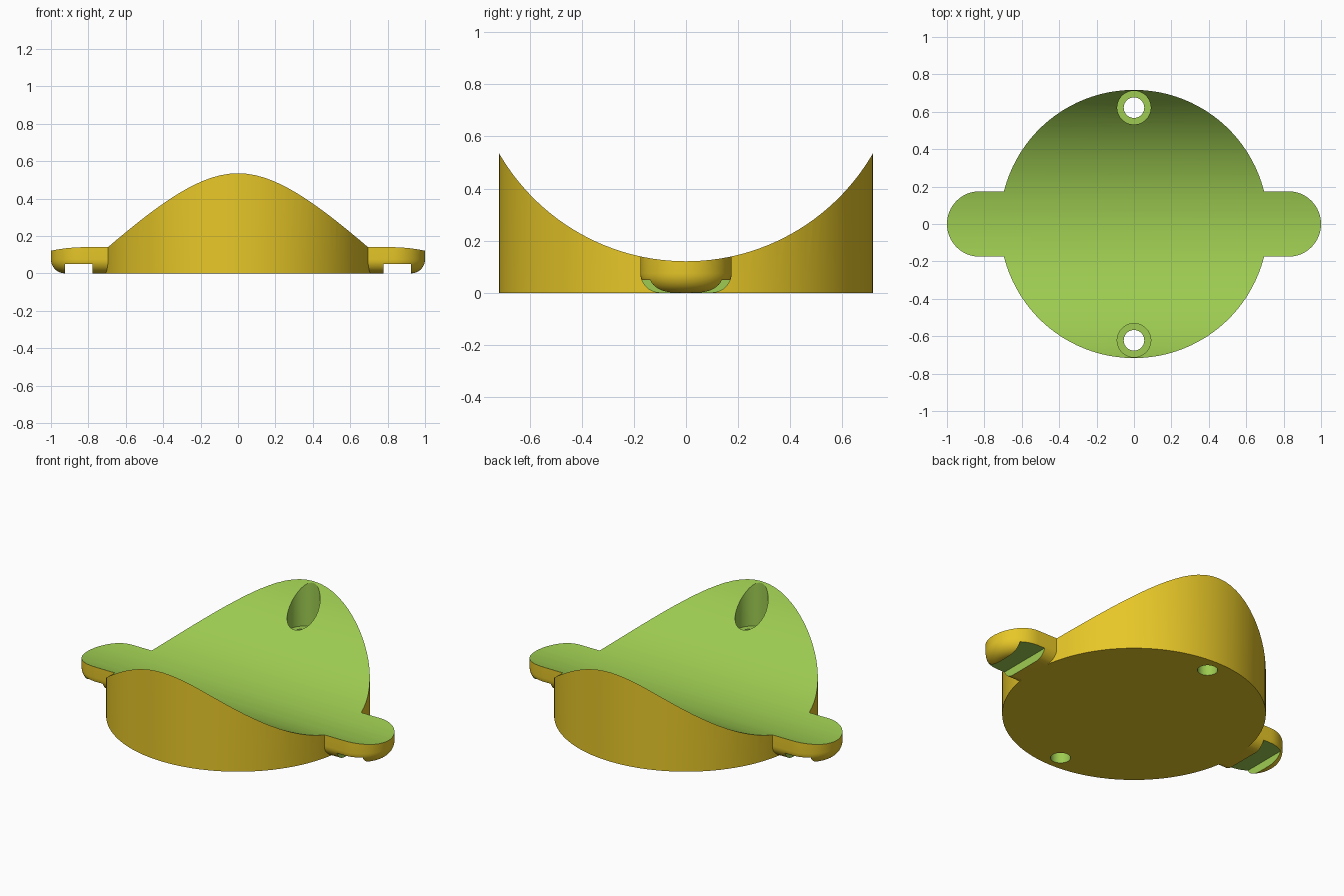
import bpy, bmesh, math
from mathutils import Matrix

if "Cube" in bpy.data.objects:
    bpy.data.objects.remove(bpy.data.objects["Cube"])


def material(name, rgb):
    m = bpy.data.materials.new(name)
    m.use_nodes = True
    m.diffuse_color = (*rgb, 1)
    m.node_tree.nodes["Principled BSDF"].inputs["Base Color"].default_value = (*rgb, 1)
    return m


YELLOW = material("warm yellow", (0.947, 0.679, 0.025))
GREEN = material("leaf green", (0.337, 0.597, 0.082))


def finish(name, bm, mat):
    bmesh.ops.recalc_face_normals(bm, faces=bm.faces)
    mesh = bpy.data.meshes.new(name)
    bm.to_mesh(mesh)
    bm.free()
    mesh.materials.append(mat)
    obj = bpy.data.objects.new(name, mesh)
    bpy.context.scene.collection.objects.link(obj)
    return obj


def cylinder(name, mat, radius, z0, z1, x=0, y=0, segments=48):
    bm = bmesh.new()
    bmesh.ops.create_cone(bm, cap_ends=True, segments=segments, radius1=radius, radius2=radius,
                          depth=z1 - z0, matrix=Matrix.Translation((x, y, (z0 + z1) / 2)))
    return finish(name, bm, mat)


def rounded_bar(name, mat, centre, radius, fillet, top):
    """Round-ended bar along x with a filleted lower edge."""
    bm = bmesh.new()
    levels = []
    for i in range(11):
        a = math.pi / 2 * i / 10
        levels.append((radius - fillet + fillet * math.sin(a), fillet - fillet * math.cos(a)))
    levels.append((radius, top))
    rings = []
    for r, z in levels:
        ring = []
        for side in (1, -1):
            for i in range(33):
                a = math.pi * (i / 32 - 0.5)
                ring.append(bm.verts.new((side * (centre + r * math.cos(a)), side * r * math.sin(a), z)))
        rings.append(ring)
    for low, high in zip(rings, rings[1:]):
        for i in range(len(low)):
            j = (i + 1) % len(low)
            bm.faces.new((low[i], low[j], high[j], high[i]))
    bm.faces.new(rings[0])
    bm.faces.new(rings[-1])
    return finish(name, bm, mat)


def combine(target, tool, operation):
    mod = target.modifiers.new(operation, 'BOOLEAN')
    mod.operation = operation
    mod.solver = 'EXACT'
    mod.material_mode = 'TRANSFER'
    mod.object = tool
    bpy.ops.object.select_all(action='DESELECT')
    bpy.context.view_layer.objects.active = target
    target.select_set(True)
    bpy.ops.object.modifier_apply(modifier=mod.name)
    bpy.data.objects.remove(tool)


# Round body joined with the bar that forms both side tabs
body = cylinder("saddle_mount", YELLOW, 0.717, 0, 0.58, segments=100)
combine(body, rounded_bar("side_tabs", YELLOW, 0.825, 0.175, 0.075, 0.25), 'UNION')

# Concave saddle running along x
saddle = cylinder("saddle_cutter", GREEN, 0.828, -1.5, 1.5, segments=160)
saddle.data.transform(Matrix.Translation((0, 0, 0.949)) @ Matrix.Rotation(math.pi / 2, 4, 'Y'))
combine(body, saddle, 'DIFFERENCE')

for side in (1, -1):
    # Stepped screw hole
    y = side * 0.622
    combine(body, cylinder("screw_head_cutter", GREEN, 0.09, 0.26, 0.9, y=y), 'DIFFERENCE')
    combine(body, cylinder("screw_hole_cutter", GREEN, 0.055, -0.2, 0.9, y=y), 'DIFFERENCE')
    # Strap slot under each tab
    bm = bmesh.new()
    bmesh.ops.create_cube(bm, size=1, matrix=Matrix.Translation((side * 0.851, 0, -0.025))
                          @ Matrix.Diagonal((0.148, 0.6, 0.15, 1)))
    combine(body, finish("slot_cutter", bm, GREEN), 'DIFFERENCE')

bpy.ops.object.select_all(action='DESELECT')
bpy.context.view_layer.objects.active = body
body.select_set(True)
bpy.ops.object.shade_smooth_by_angle(angle=math.radians(25))
